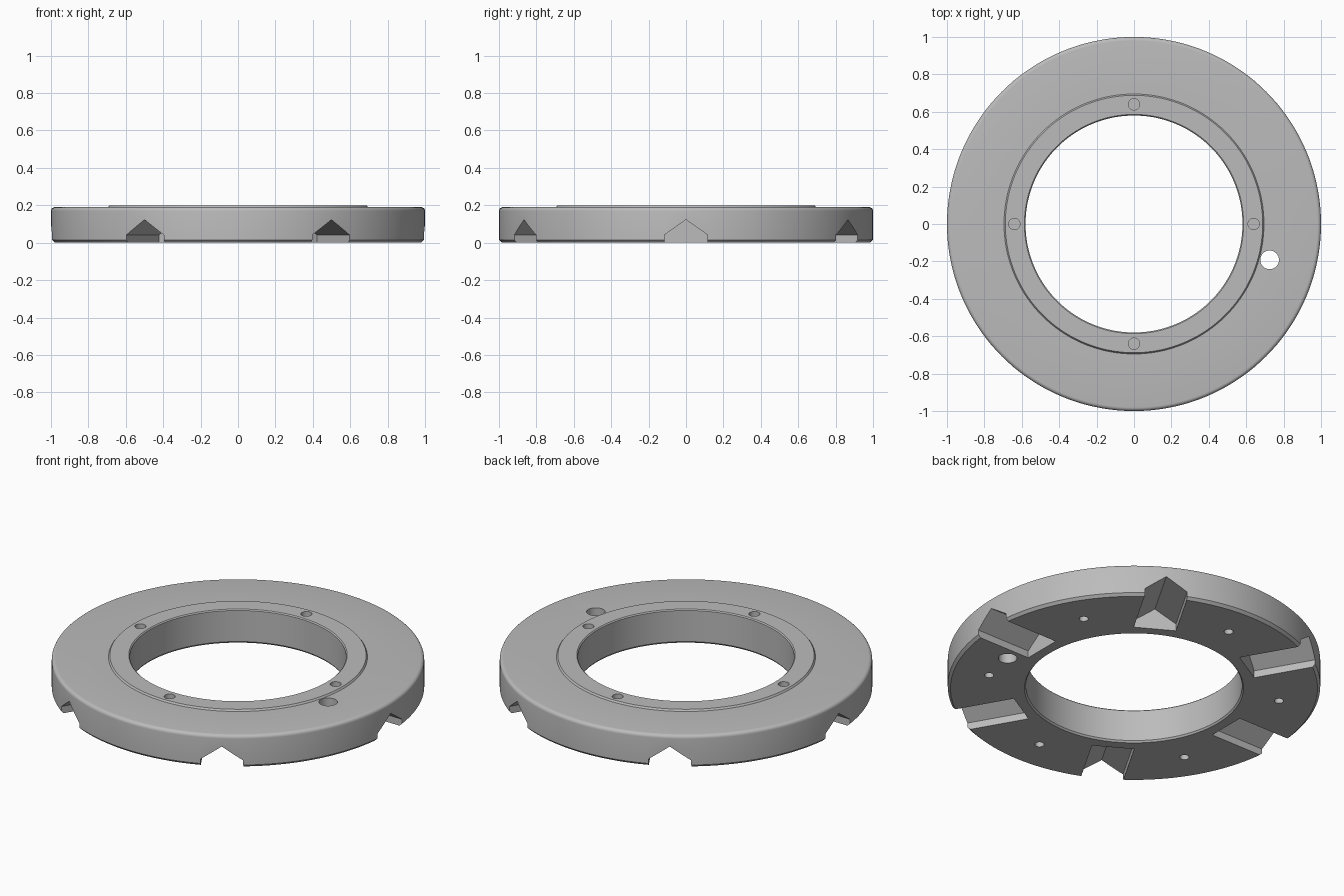
import bpy, bmesh
from math import radians, cos, sin, pi
from mathutils import Matrix, Vector

cube = bpy.data.objects.get("Cube")
if cube:
    bpy.data.objects.remove(cube, do_unlink=True)

steel = bpy.data.materials.new("grey steel")
steel.use_nodes = True
GREY = (0.5, 0.5, 0.5, 1)
steel.diffuse_color = GREY
steel.node_tree.nodes["Principled BSDF"].inputs["Base Color"].default_value = GREY


def make_object(name, bm):
    bmesh.ops.recalc_face_normals(bm, faces=bm.faces)
    mesh = bpy.data.meshes.new(name)
    bm.to_mesh(mesh)
    bm.free()
    mesh.materials.append(steel)
    obj = bpy.data.objects.new(name, mesh)
    bpy.context.collection.objects.link(obj)
    return obj


def lathe(name, profile, steps=144):
    """Spin a closed (radius, height) profile around z."""
    bm = bmesh.new()
    verts = [bm.verts.new((r, 0, z)) for r, z in profile]
    edges = [bm.edges.new((v, verts[i - 1])) for i, v in enumerate(verts)]
    bmesh.ops.spin(bm, geom=verts + edges, cent=(0, 0, 0), axis=(0, 0, 1),
                   angle=2 * pi, steps=steps, use_merge=True)
    bmesh.ops.remove_doubles(bm, verts=bm.verts, dist=1e-5)
    return make_object(name, bm)


def add_hole(bm, radius, angle, low, high, size):
    """Vertical drill at a polar position."""
    place = Matrix.Translation((radius * cos(angle), radius * sin(angle), (low + high) / 2))
    bmesh.ops.create_cone(bm, cap_ends=True, segments=32, radius1=size,
                          radius2=size, depth=high - low, matrix=place)


def add_notch(bm, angle):
    """House-shaped radial slot, open at the rim and underside."""
    outline = [(-.115, -.05), (.115, -.05), (.115, .042), (0, .123), (-.115, .042)]
    turn = Matrix.Rotation(angle, 4, 'Z')
    inner = [bm.verts.new(turn @ Vector((.645, y, z))) for y, z in outline]
    outer = [bm.verts.new(turn @ Vector((1.1, y, z))) for y, z in outline]
    bm.faces.new(inner)
    bm.faces.new(outer[::-1])
    for i in range(len(outline)):
        bm.faces.new((inner[i - 1], outer[i - 1], outer[i], inner[i]))


# Ring body: bore, raised inner lip and rounded rim
fillet = [(.98 + .02 * cos(radians(a)), .17 + .02 * sin(radians(a)))
          for a in range(0, 91, 18)]
ring = lathe("ring_body", [
    (.58, .01), (.588, 0), (.985, 0), (1, .015), *fillet,
    (.695, .19), (.688, .2), (.586, .2), (.58, .194)])

# Cutters: six notches, six underside holes, four lip holes, one through hole
bm = bmesh.new()
for i in range(6):
    add_notch(bm, radians(60 * i))
    add_hole(bm, .79, radians(60 * i + 30), -.05, .07, .025)
for i in range(4):
    add_hole(bm, .64, radians(90 * i), .17, .25, .03)
add_hole(bm, .75, radians(-14.8), -.05, .25, .05)
cutter = make_object("cutter", bm)
cutter.hide_render = True

# Cut the ring and discard the cutter
cut = ring.modifiers.new("cut", 'BOOLEAN')
cut.operation, cut.solver, cut.object = 'DIFFERENCE', 'EXACT', cutter
bpy.ops.object.select_all(action='DESELECT')
bpy.context.view_layer.objects.active = ring
ring.select_set(True)
bpy.ops.object.modifier_apply(modifier=cut.name)
bpy.data.objects.remove(cutter, do_unlink=True)
bpy.ops.object.shade_smooth_by_angle(angle=radians(30))
